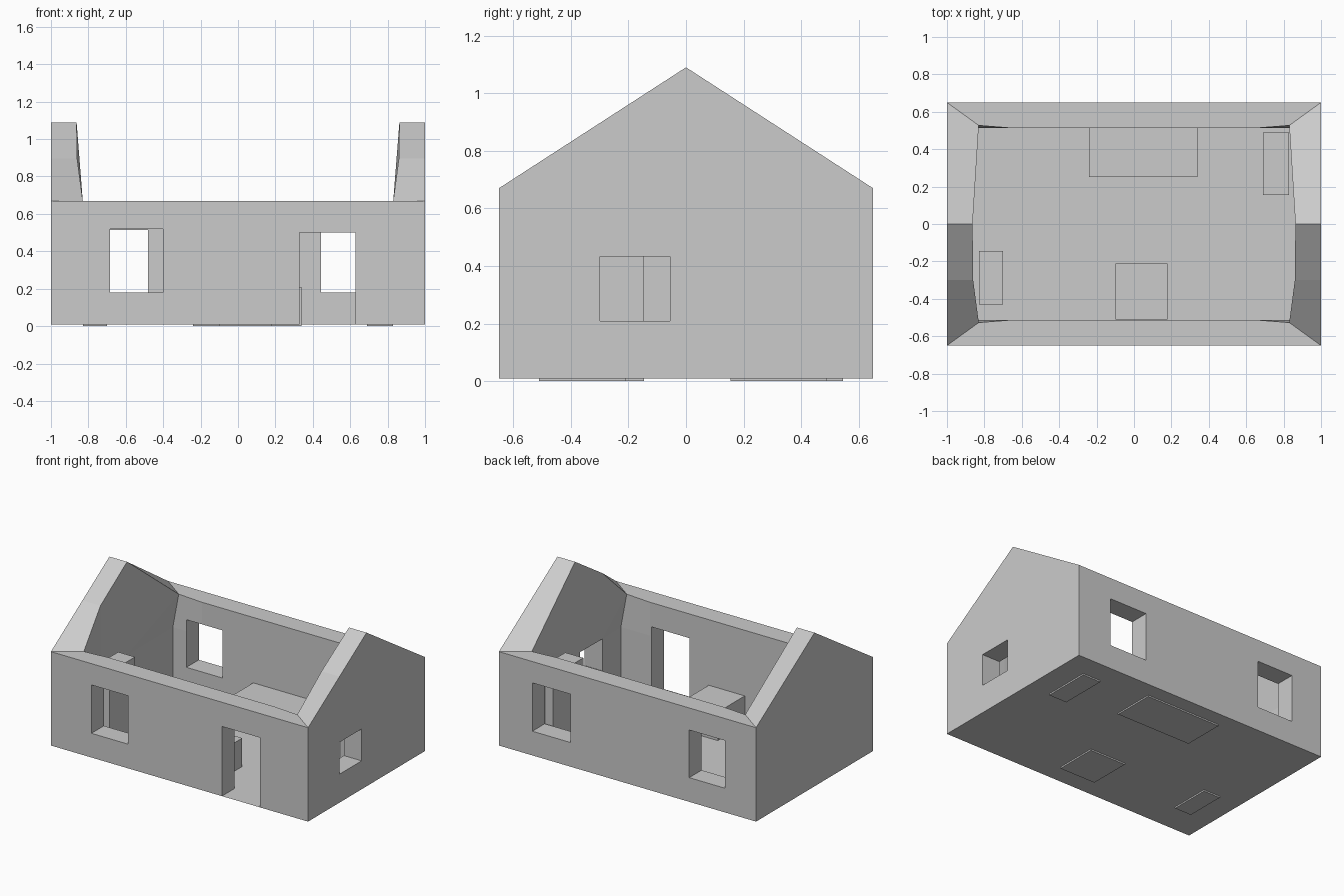
import bpy, bmesh

if "Cube" in bpy.data.objects:
    bpy.data.objects.remove(bpy.data.objects["Cube"])

BASE, EAVE, RIDGE, MID = 0.01, 0.67, 1.09, 0.435


def box(name, x0, x1, y0, y1, z0, z1):
    bpy.ops.mesh.primitive_cube_add(size=1, location=((x0 + x1) / 2, (y0 + y1) / 2, (z0 + z1) / 2))
    ob = bpy.context.object
    ob.name = name
    for v in ob.data.vertices:
        v.co.x *= x1 - x0
        v.co.y *= y1 - y0
        v.co.z *= z1 - z0
    return ob


def ring(half):
    # right half of the plan, mirrored to close the loop
    return half + [(-x, y) for x, y in reversed(half)]


def add_mesh(name, bm):
    me = bpy.data.meshes.new(name)
    bm.to_mesh(me)
    bm.free()
    ob = bpy.data.objects.new(name, me)
    bpy.context.collection.objects.link(ob)
    return ob


# walls: outer plan, inner plan, and inner plan flared at the top corners
outer = ring([(.64, -.65), (1, -.65), (1, -.3), (1, 0), (1, .65), (.64, .65)])
inner = ring([(.64, -.512), (.865, -.512), (.86, -.3), (.863, 0), (.865, .512), (.64, .512)])
inner_top = ring([(.64, -.512), (.83, -.527), (.86, -.3), (.863, 0), (.83, .527), (.64, .512)])

bm = bmesh.new()
columns = []
for (ox, oy), (ix, iy), (tx, ty) in zip(outer, inner, inner_top):
    top = EAVE + (RIDGE - EAVE) * (1 - abs(oy) / .65)
    pts = [(ox, oy, BASE), (ox, oy, top), (tx, ty, top), (ix, iy, MID), (ix, iy, BASE)]
    columns.append([bm.verts.new(p) for p in pts])
n = len(columns)
for i in range(n):
    a, b = columns[i], columns[(i + 1) % n]
    for k in range(5):
        j = (k + 1) % 5
        bm.faces.new((a[k], b[k], b[j], a[j]))
bmesh.ops.recalc_face_normals(bm, faces=bm.faces)
bmesh.ops.triangulate(bm, faces=[f for f in bm.faces if len({round(v.co.z, 3) for v in f.verts}) > 2])
walls = add_mesh("walls", bm)

# door and window openings
openings = {
    "door": (.33, .627, -.8, -.4, -.1, .50),
    "front_window": (-.685, -.40, -.8, -.4, .18, .52),
    "back_window_right": (.445, .74, .4, .8, .18, .52),
    "back_window_left": (-.76, -.48, .4, .8, .18, .515),
    "gable_window": (.75, 1.2, -.299, -.055, .21, .434),
}
bpy.context.view_layer.objects.active = walls
for name, dims in openings.items():
    cutter = box(name + "_cutter", *dims)
    cutter.hide_render = True
    mod = walls.modifiers.new(name, 'BOOLEAN')
    mod.operation = 'DIFFERENCE'
    mod.solver = 'EXACT'
    mod.object = cutter
    bpy.context.view_layer.objects.active = walls
    bpy.ops.object.modifier_apply(modifier=mod.name)
    bpy.data.objects.remove(cutter, do_unlink=True)

# the floor sheet replaces the underside of the walls
bm = bmesh.new()
bm.from_mesh(walls.data)
low = [f for f in bm.faces if all(v.co.z < BASE + .002 for v in f.verts)]
bmesh.ops.delete(bm, geom=low, context='FACES')
bm.to_mesh(walls.data)
bm.free()

bm = bmesh.new()
bm.faces.new([bm.verts.new((x, y, BASE)) for x, y in ((-1, -.65), (1, -.65), (1, .65), (-1, .65))])
add_mesh("floor", bm)

# furniture blocks
box("back_bed", -.24, .34, .25, .545, 0, .21)
box("front_table", -.10, .18, -.51, -.21, 0, .21)
box("right_cupboard", .69, .83, .155, .49, 0, .52)
box("left_cupboard", -.83, -.70, -.43, -.145, 0, .52)
